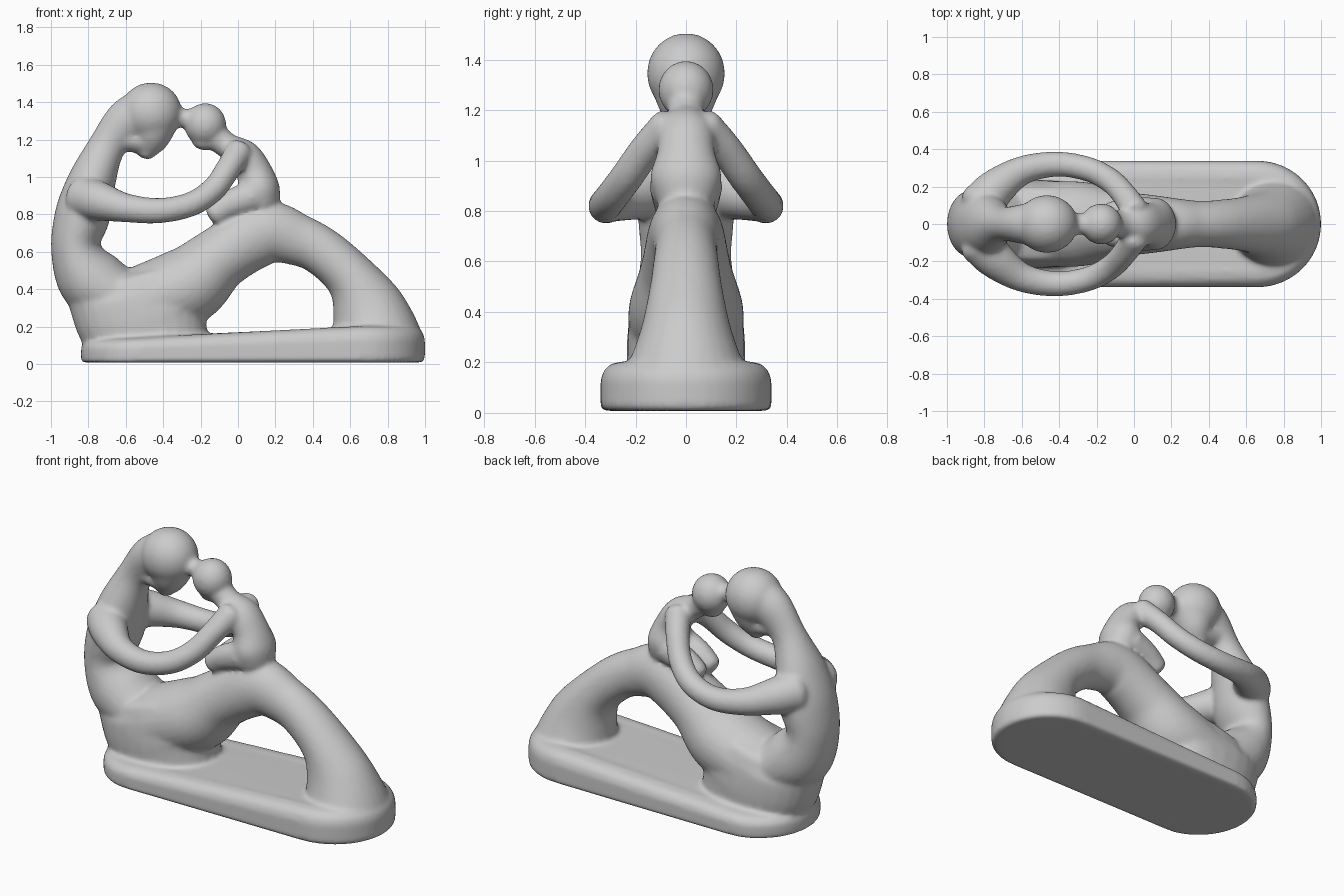
import bpy, bmesh, math
from mathutils import Vector

if "Cube" in bpy.data.objects:
    bpy.data.objects.remove(bpy.data.objects["Cube"])

SEG = 28
parts = []


def make(name, rings):
    # closed skin over a list of equal-length rings
    bm = bmesh.new()
    vs = [[bm.verts.new((p[0], p[1], max(p[2], 0.008))) for p in r] for r in rings]
    n = len(vs[0])
    for a, b in zip(vs, vs[1:]):
        for i in range(n):
            bm.faces.new((a[i], a[(i + 1) % n], b[(i + 1) % n], b[i]))
    bm.faces.new(vs[0][::-1])
    bm.faces.new(vs[-1])
    bmesh.ops.recalc_face_normals(bm, faces=bm.faces)
    me = bpy.data.meshes.new(name)
    bm.to_mesh(me)
    bm.free()
    ob = bpy.data.objects.new(name, me)
    bpy.context.collection.objects.link(ob)
    parts.append(ob)
    return ob


def catmull(p, sub=6):
    p = [tuple(2 * a - b for a, b in zip(p[0], p[1]))] + p + \
        [tuple(2 * a - b for a, b in zip(p[-1], p[-2]))]
    out = []
    for k in range(1, len(p) - 2):
        for s in range(sub):
            t = s / sub
            out.append([0.5 * (2 * b + (c - a) * t + (2 * a - 5 * b + 4 * c - d) * t * t
                        + (3 * b - a - 3 * c + d) * t ** 3)
                        for a, b, c, d in zip(p[k - 1], p[k], p[k + 1], p[k + 2])])
    return out + [list(p[-2])]


def sweep(name, pts, power=2.0, cap=0.6):
    # pts: x, y, z, in-plane radius, sideways radius
    s = catmull(pts)
    pos = [Vector(q[:3]) for q in s]

    def ring(i, off=0.0, k=1.0):
        t = (pos[min(i + 1, len(s) - 1)] - pos[max(i - 1, 0)]).normalized()
        side = (Vector((0, 1, 0)) - t * t.y).normalized()
        nrm = t.cross(side)
        a, b = s[i][3] * k, s[i][4] * k
        res = []
        for j in range(SEG):
            u = 2 * math.pi * j / SEG
            c, d = math.cos(u), math.sin(u)
            c = math.copysign(abs(c) ** (2 / power), c)
            d = math.copysign(abs(d) ** (2 / power), d)
            res.append(pos[i] + t * off + nrm * (a * c) + side * (b * d))
        return res

    ang = [math.radians(v) for v in (25, 50, 70, 84)]
    last = len(s) - 1
    e0, e1 = (cap * min(s[i][3], s[i][4]) for i in (0, last))
    rings = [ring(0, -e0 * math.sin(v), math.cos(v)) for v in reversed(ang)]
    rings += [ring(i) for i in range(len(s))]
    rings += [ring(last, e1 * math.sin(v), math.cos(v)) for v in ang]
    return make(name, rings)


def ball(name, loc, rad):
    rings = []
    for i in range(1, 20):
        v = math.pi * i / 20
        rings.append([(loc[0] + rad[0] * math.sin(v) * math.cos(2 * math.pi * j / SEG),
                       loc[1] + rad[1] * math.sin(v) * math.sin(2 * math.pi * j / SEG),
                       loc[2] - rad[2] * math.cos(v)) for j in range(SEG)])
    return make(name, rings)


# Plinth: rounded-end slab whose top rises towards the right
def slab_ring(inset, f):
    out = []
    for cx, start in ((0.66, -90), (-0.52, 90)):
        rx = (0.34 if cx > 0 else 0.32) - inset
        for k in range(25):
            u = math.radians(start + 180 * k / 24)
            x, y = cx + rx * math.cos(u), (0.338 - inset) * math.sin(u)
            t = min(max((x + 0.75) / 1.05, 0), 1)
            out.append((x, y, f * (0.135 + 0.07 * t * t * (3 - 2 * t))))
    return out


make("plinth", [slab_ring(i, f) for i, f in
     ((0.02, 0.0), (0.0, 0.1), (0.0, 0.65), (0.012, 0.82), (0.04, 0.95), (0.09, 1.0))])

# Seat and hips
sweep("seat", [(-0.45, 0, 0.05, 0.30, 0.225), (-0.46, 0, 0.14, 0.30, 0.23),
               (-0.50, 0, 0.25, 0.37, 0.235), (-0.51, 0, 0.37, 0.40, 0.225),
               (-0.53, 0, 0.45, 0.33, 0.20)], power=2.3, cap=0.3)

# Torso, curving up the back into the neck
sweep("torso", [(-0.62, 0, 0.34, 0.16, 0.20), (-0.785, 0, 0.45, 0.18, 0.20),
                (-0.868, 0, 0.62, 0.132, 0.18), (-0.83, 0, 0.80, 0.148, 0.19),
                (-0.78, 0, 0.98, 0.128, 0.16), (-0.70, 0, 1.165, 0.10, 0.095),
                (-0.60, 0, 1.29, 0.12, 0.105), (-0.50, 0, 1.34, 0.14, 0.13)])

# Thigh, knee and shin arching over to the plinth
sweep("leg", [(-0.50, 0, 0.33, 0.20, 0.23), (-0.27, 0, 0.42, 0.21, 0.225),
              (-0.09, 0, 0.57, 0.17, 0.18), (0.14, 0, 0.70, 0.172, 0.15),
              (0.33, 0, 0.66, 0.138, 0.125), (0.465, 0, 0.59, 0.13, 0.13),
              (0.605, 0, 0.46, 0.14, 0.15), (0.69, 0, 0.31, 0.195, 0.185),
              (0.74, 0, 0.14, 0.24, 0.25), (0.75, 0, 0.03, 0.25, 0.29)])

# Large head with tapering face and chin
ball("head", (-0.465, 0, 1.345), (0.165, 0.155, 0.16))
sweep("face", [(-0.45, 0, 1.30, 0.135, 0.14), (-0.47, 0, 1.20, 0.10, 0.105),
               (-0.495, 0, 1.125, 0.05, 0.055)])
sweep("jaw", [(-0.62, 0, 1.21, 0.07, 0.08), (-0.49, 0, 1.19, 0.07, 0.085)])

# Small head, its chin, and the touching foreheads
ball("small_head", (-0.175, 0, 1.28), (0.112, 0.11, 0.115))
sweep("small_face", [(-0.175, 0, 1.25, 0.09, 0.09), (-0.185, 0, 1.18, 0.062, 0.062)])
sweep("forehead_bridge", [(-0.38, 0, 1.325, 0.08, 0.08), (-0.29, 0, 1.315, 0.05, 0.055),
                          (-0.2, 0, 1.31, 0.07, 0.07)])

# Small body and folded legs
sweep("small_body", [(-0.14, 0, 1.23, 0.075, 0.075), (-0.055, 0, 1.165, 0.07, 0.075),
                     (0.03, 0, 1.11, 0.09, 0.11), (0.085, 0, 1.03, 0.095, 0.115),
                     (0.11, 0, 0.94, 0.112, 0.142), (0.12, 0, 0.86, 0.105, 0.125)])

for side, s in (("left", 1), ("right", -1)):
    sweep("small_leg_" + side, [(0.08, s * 0.07, 0.90, 0.085, 0.075),
                                (-0.04, s * 0.065, 0.855, 0.075, 0.07),
                                (-0.125, s * 0.06, 0.80, 0.065, 0.06)])
    # Encircling arm from the shoulder to the small body
    arm = [(-0.82, 0.10, 0.89, 0.12), (-0.74, 0.19, 0.87, 0.105), (-0.60, 0.285, 0.835, 0.078),
           (-0.42, 0.32, 0.82, 0.068), (-0.25, 0.295, 0.855, 0.066),
           (-0.13, 0.235, 0.935, 0.066), (-0.055, 0.16, 1.04, 0.067), (0.005, 0.07, 1.135, 0.075)]
    sweep("arm_" + side, [(x, s * y, z, r, r) for x, y, z, r in arm])

# Fuse the parts into one carved, softened surface
bpy.ops.object.select_all(action='DESELECT')
for ob in parts:
    ob.select_set(True)
bpy.context.view_layer.objects.active = parts[0]
bpy.ops.object.join()
statue = bpy.context.view_layer.objects.active
statue.name = "seated_figures_sculpture"
rm = statue.modifiers.new("fuse", 'REMESH')
rm.mode = 'VOXEL'
rm.voxel_size = 0.013
rm.use_smooth_shade = True
sm = statue.modifiers.new("soften", 'SMOOTH')
sm.factor = 0.5
sm.iterations = 10
